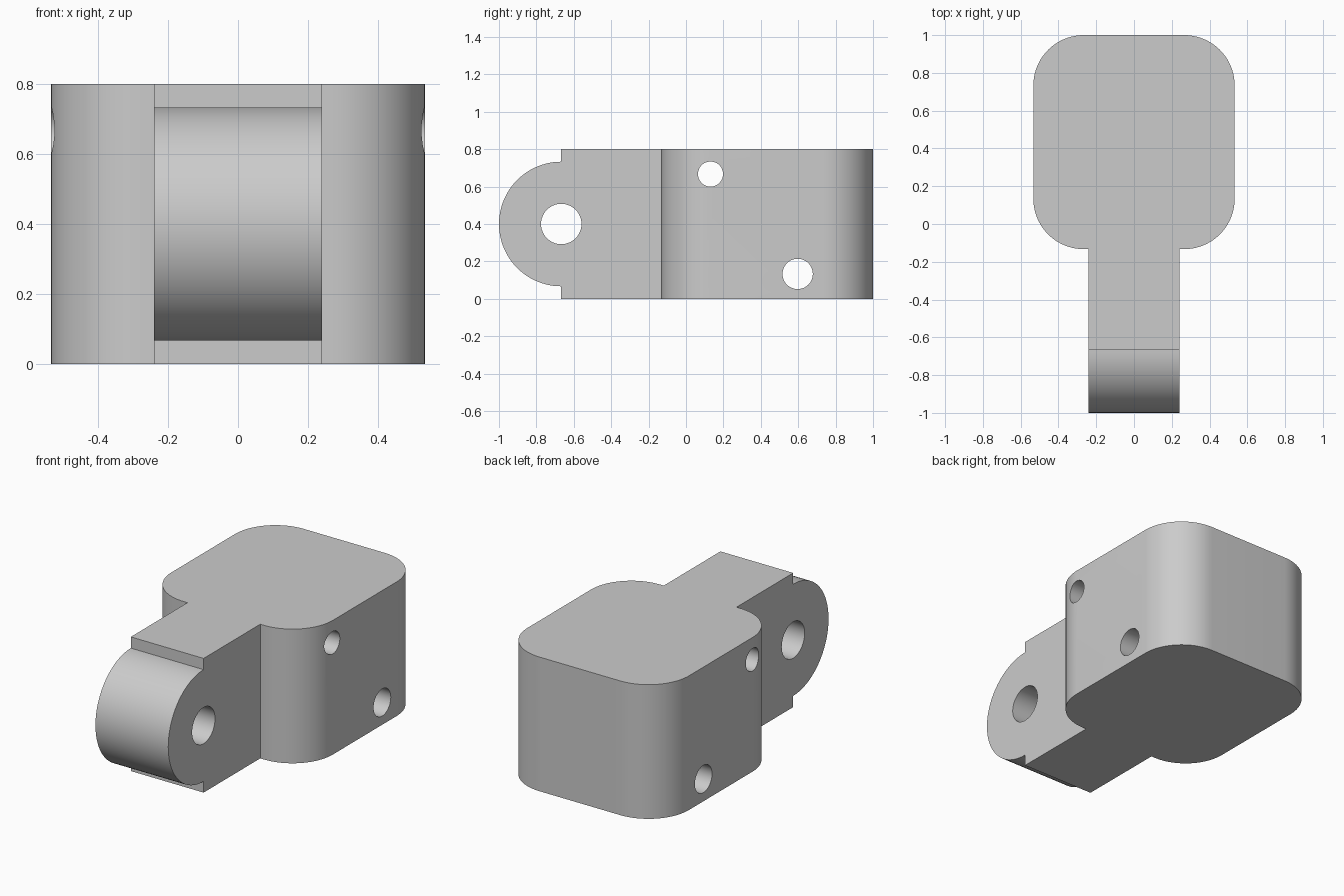
import bpy, bmesh
from math import sin, cos, pi, radians
from mathutils import Vector

cube = bpy.data.objects.get("Cube")
if cube:
    bpy.data.objects.remove(cube, do_unlink=True)

grey = bpy.data.materials.new("plain grey")
grey.use_nodes = True
colour = (0.6, 0.6, 0.6, 1)
grey.diffuse_color = colour
grey.node_tree.nodes["Principled BSDF"].inputs["Base Color"].default_value = colour


def arc(cx, cy, r, start, end, steps):
    angles = [radians(start + (end - start) * i / steps) for i in range(steps + 1)]
    return [(cx + r * cos(a), cy + r * sin(a)) for a in angles]


def prism(name, points, direction):
    """Extrude a closed outline of 3D points along a direction."""
    bm = bmesh.new()
    face = bm.faces.new([bm.verts.new(p) for p in points])
    extruded = bmesh.ops.extrude_face_region(bm, geom=[face], use_keep_orig=True)
    moved = [v for v in extruded["geom"] if isinstance(v, bmesh.types.BMVert)]
    bmesh.ops.translate(bm, verts=moved, vec=Vector(direction))
    bmesh.ops.recalc_face_normals(bm, faces=bm.faces)
    mesh = bpy.data.meshes.new(name)
    bm.to_mesh(mesh)
    bm.free()
    mesh.materials.append(grey)
    obj = bpy.data.objects.new(name, mesh)
    bpy.context.collection.objects.link(obj)
    return obj


def side_prism(name, outline):
    """Prism across the full width from a (y, z) outline."""
    return prism(name, [(-1, y, z) for y, z in outline], (2, 0, 0))


# Plan outline: rounded block with a straight arm to the front
half, corner, arm = 0.533, 0.267, 0.24
back, shoulder = 1.0, -0.133
right_side = [(arm, -1.1), (arm, shoulder)]
right_side += arc(half - corner, shoulder + corner, corner, -90, 0, 20)
right_side += arc(half - corner, back - corner, corner, 0, 90, 20)
plan = right_side + [(-x, y) for x, y in reversed(right_side)]
block = prism("hinge_block", [(x, y, -0.1) for x, y in plan], (0, 0, 1))

# Side outline: full height with a stepped round tongue on the arm
step, mid, height = -0.667, 0.4, 0.8
side = [(1.1, 0), (1.1, height), (step, height)]
side += arc(step, mid, 0.333, 90, 270, 48) + [(step, 0)]
tools = [(side_prism("side_profile_cutter", side), "INTERSECT")]

# Pivot hole and two pin holes, all running across the width
for name, y, z, r in (("pivot", step, mid, 0.108),
                      ("upper_pin", 0.131, 0.667, 0.067),
                      ("lower_pin", 0.597, 0.133, 0.081)):
    ring = arc(y, z, r, 0, 360, 48)[:-1]
    tools.append((side_prism(name + "_hole_cutter", ring), "DIFFERENCE"))

for tool, operation in tools:
    tool.hide_render = True
    tool.hide_viewport = True
    cut = block.modifiers.new(tool.name, "BOOLEAN")
    cut.operation = operation
    cut.solver = "EXACT"
    cut.object = tool

# Apply the cuts and remove the cutters
depsgraph = bpy.context.evaluated_depsgraph_get()
finished = bpy.data.meshes.new_from_object(block.evaluated_get(depsgraph))
block.modifiers.clear()
block.data = finished
for tool, _ in tools:
    bpy.data.objects.remove(tool, do_unlink=True)

bpy.ops.object.select_all(action="DESELECT")
block.select_set(True)
bpy.context.view_layer.objects.active = block
bpy.ops.object.shade_smooth_by_angle(angle=radians(30))
